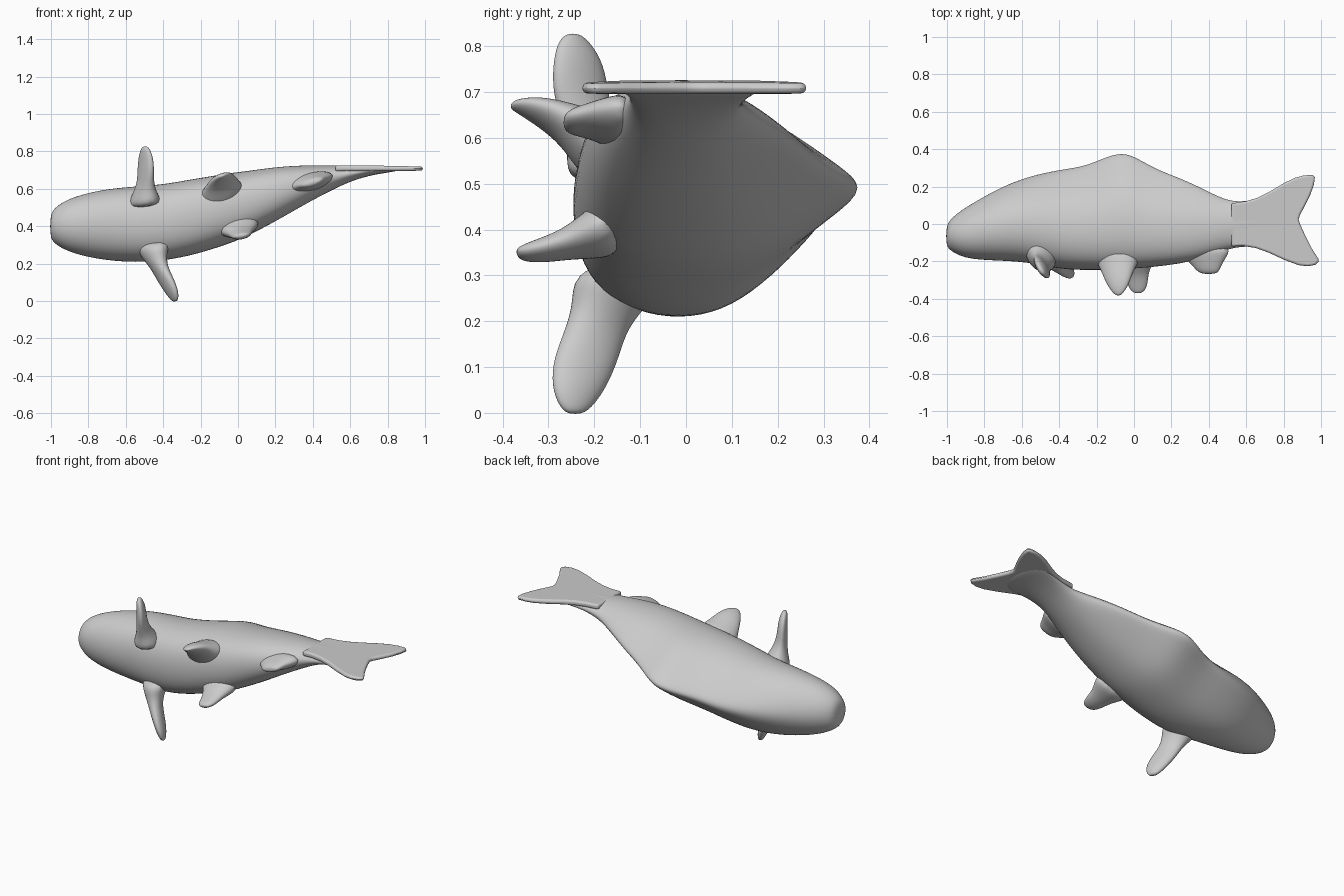
import bpy, bmesh, math
from mathutils import Vector

grey = bpy.data.materials.new("plain grey")
grey.diffuse_color = (0.6, 0.6, 0.6, 1)


def finish(name, bm):
    bmesh.ops.recalc_face_normals(bm, faces=bm.faces)
    mesh = bpy.data.meshes.new(name)
    bm.to_mesh(mesh)
    bm.free()
    mesh.materials.append(grey)
    mesh.shade_smooth()
    obj = bpy.data.objects.new(name, mesh)
    bpy.context.collection.objects.link(obj)
    return obj


def loft(name, rings):
    """Skin a row of closed rings and round it with subdivision."""
    bm = bmesh.new()
    rows = [[bm.verts.new(p) for p in ring] for ring in rings]
    n = len(rows[0])
    for a, b in zip(rows, rows[1:]):
        for i in range(n):
            j = (i + 1) % n
            bm.faces.new((a[i], a[j], b[j], b[i]))
    bm.faces.new(rows[0])
    bm.faces.new(rows[-1])
    obj = finish(name, bm)
    sub = obj.modifiers.new("round", 'SUBSURF')
    sub.levels = sub.render_levels = 2
    return obj


# Body: blunt belly on -y, ridged back on +y, blended to an ellipse at the ends
FISH = [(0, 0), (.02, .45), (.09, .8), (.25, 1), (.45, 1),
        (.63, .85), (.80, .49), (.92, .2), (1, 0)]


def body_ring(x, y0, y1, z0, z1, k):
    mid, half = (z0 + z1) / 2, (z1 - z0) / 2 * 1.02
    pts = []
    for i, (fv, fw) in enumerate(FISH):
        a = math.pi * i / 8
        v = k * fv + (1 - k) * (1 - math.cos(a)) / 2
        w = k * fw + (1 - k) * math.sin(a)
        pts.append((y0 + v * (y1 - y0), w * half))
    ring = [(x, y, mid + w) for y, w in pts]
    return ring + [(x, y, mid - w) for y, w in pts[-2:0:-1]]


# x, belly y, back y, lower z, upper z, ridge amount
STATIONS = [
    (-1.005, -.12, -.01, .34, .46, 0),
    (-.98, -.145, .03, .305, .50, 0),
    (-.92, -.18, .08, .27, .54, .1),
    (-.83, -.195, .135, .24, .572, .2),
    (-.70, -.20, .21, .217, .60, .4),
    (-.55, -.21, .268, .207, .612, .6),
    (-.40, -.245, .302, .217, .622, .8),
    (-.27, -.25, .32, .242, .645, .9),
    (-.17, -.25, .365, .27, .66, 1),
    (-.06, -.245, .405, .305, .68, 1),
    (.03, -.24, .36, .34, .69, 1),
    (.13, -.23, .30, .39, .705, .9),
    (.25, -.215, .255, .455, .72, .8),
    (.38, -.185, .19, .53, .726, .5),
    (.50, -.135, .125, .592, .726, .2),
    (.60, -.12, .122, .64, .726, 0),
    (.70, -.13, .145, .67, .725, 0),
    (.79, -.15, .17, .686, .723, 0),
    (.86, -.09, .10, .695, .72, 0),
]
loft("body", [body_ring(*s) for s in STATIONS])


# Tail fin: forked plate with rounded rim
OUTLINE = [(.52, .11), (.60, .122), (.66, .14), (.72, .17), (.80, .218), (.86, .247),
           (.91, .26), (.955, .262), (.967, .25), (.962, .21), (.94, .15), (.91, .09),
           (.888, .05), (.88, .025), (.89, -.005), (.915, -.06), (.95, -.13),
           (.985, -.185), (.988, -.2), (.97, -.218), (.93, -.226), (.88, -.22),
           (.80, -.19), (.72, -.153), (.65, -.128), (.58, -.117), (.52, -.12)]
bm = bmesh.new()
face = bm.faces.new([bm.verts.new((x, y, .694 + .006 * (x - .5))) for x, y in OUTLINE])
out = bmesh.ops.extrude_face_region(bm, geom=[face])
for v in out["geom"]:
    if isinstance(v, bmesh.types.BMVert):
        v.co.z = .725 - .02 * max(0, v.co.x - .7)
tail = finish("tail_fin", bm)
rim = tail.modifiers.new("rim", 'BEVEL')
rim.width, rim.segments = .012, 3
rim.limit_method, rim.angle_limit = 'ANGLE', math.radians(65)
bpy.context.view_layer.objects.active = tail
tail.select_set(True)
bpy.ops.object.shade_smooth_by_angle(angle=math.radians(45))


# Side and belly fins: (centre, half chord, half thickness) from root to tip
def fin(name, chord, steps):
    chord = Vector(chord).normalized()
    axis = Vector(steps[-1][0]) - Vector(steps[0][0])
    normal = chord.cross(axis).normalized()
    rings = []
    for centre, c, t in steps:
        rings.append([Vector(centre) + chord * c * math.cos(a) + normal * t * math.sin(a)
                      for a in (math.tau * i / 12 for i in range(12))])
    return loft(name, rings)


fin("upper_pectoral_fin", (.07, -.11, 0), [
    ((-.50, -.15, .50), .13, .10),
    ((-.50, -.18, .575), .085, .06),
    ((-.495, -.215, .635), .066, .036),
    ((-.493, -.23, .70), .073, .03),
    ((-.493, -.235, .76), .066, .027),
    ((-.496, -.244, .805), .045, .02),
    ((-.498, -.248, .828), .018, .01)])
fin("lower_pectoral_fin", (.06, -.12, 0), [
    ((-.46, -.12, .33), .14, .10),
    ((-.45, -.16, .245), .095, .065),
    ((-.425, -.195, .185), .076, .04),
    ((-.39, -.218, .12), .082, .034),
    ((-.36, -.232, .06), .07, .03),
    ((-.343, -.239, .018), .045, .02),
    ((-.337, -.241, -.003), .02, .011)])
fin("upper_pelvic_fin", (1, 0, .35), [
    ((-.09, -.15, .56), .14, .09),
    ((-.09, -.215, .595), .115, .065),
    ((-.09, -.26, .63), .09, .042),
    ((-.088, -.31, .655), .07, .03),
    ((-.086, -.355, .669), .042, .018),
    ((-.085, -.383, .672), .014, .008)])
fin("lower_pelvic_fin", (1, 0, .2), [
    ((.0, -.15, .41), .13, .07),
    ((.005, -.215, .385), .10, .05),
    ((.012, -.26, .368), .07, .034),
    ((.018, -.31, .355), .06, .027),
    ((.02, -.35, .348), .045, .02),
    ((.022, -.37, .347), .022, .01)])
fin("anal_fin", (1, 0, .3), [
    ((.37, -.11, .63), .17, .06),
    ((.38, -.175, .635), .125, .045),
    ((.388, -.215, .637), .088, .032),
    ((.395, -.247, .635), .068, .026),
    ((.40, -.268, .633), .042, .013)])
